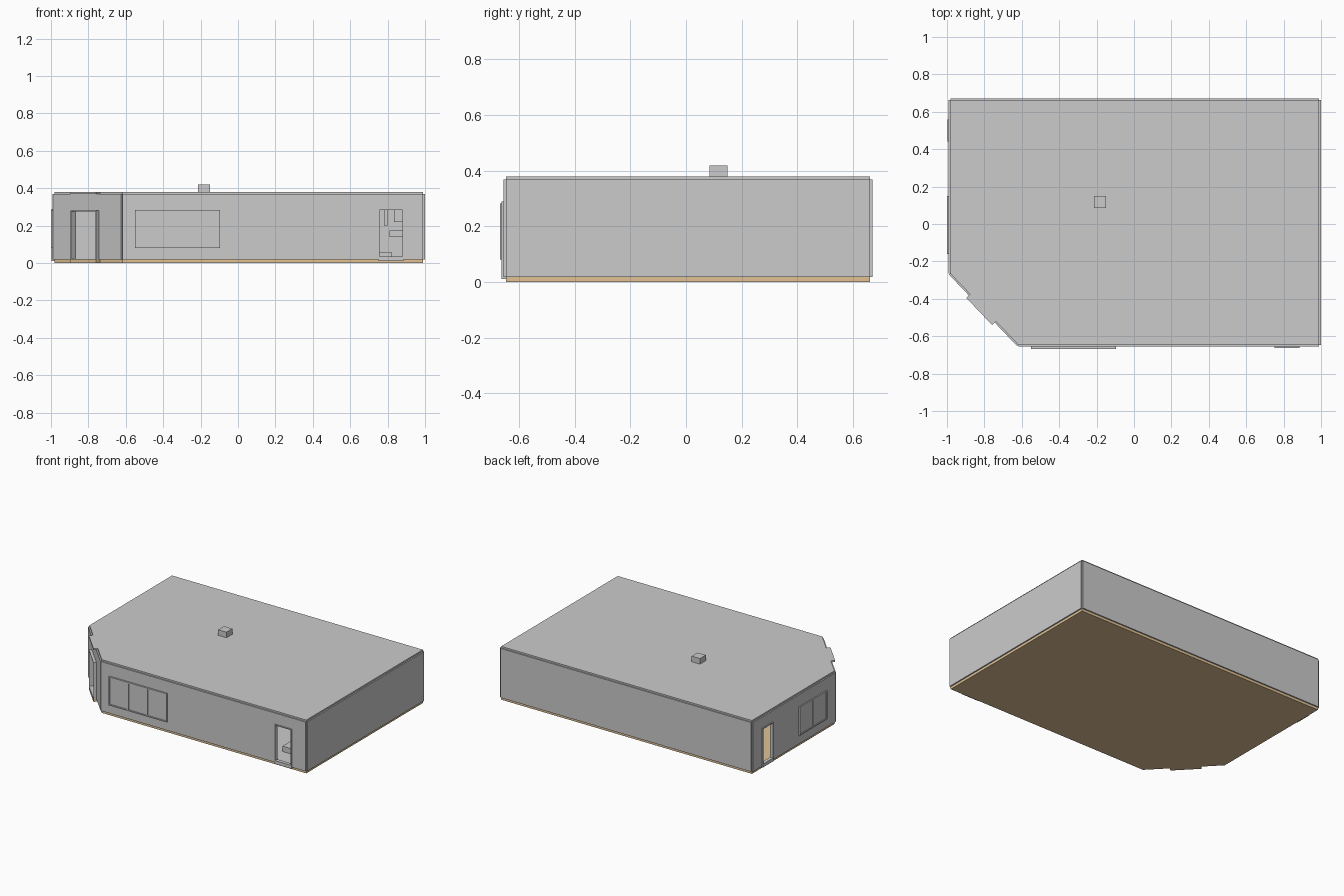
import bpy, bmesh
from mathutils import Vector

cube = bpy.data.objects.get("Cube")
if cube:
    bpy.data.objects.remove(cube, do_unlink=True)


def material(name, colour):
    m = bpy.data.materials.new(name)
    m.use_nodes = True
    m.diffuse_color = (*colour, 1)
    m.node_tree.nodes["Principled BSDF"].inputs["Base Color"].default_value = (*colour, 1)
    return m


grey = material("plaster_grey", (0.6, 0.6, 0.6))
tan = material("floor_tan", (0.75, 0.54, 0.30))

FLOOR, TOP, HALF = 0.018, 0.368, 0.009


def prism(bm, outline, z0, z1):
    """Extrude a flat outline from z0 to z1."""
    face = bm.faces.new([bm.verts.new((p[0], p[1], z0)) for p in outline])
    ext = bmesh.ops.extrude_face_region(bm, geom=[face])
    bmesh.ops.translate(bm, vec=(0, 0, z1 - z0),
                        verts=[v for v in ext["geom"] if isinstance(v, bmesh.types.BMVert)])


def finish(bm, name, mat):
    bmesh.ops.recalc_face_normals(bm, faces=bm.faces)
    mesh = bpy.data.meshes.new(name)
    bm.to_mesh(mesh)
    bm.free()
    mesh.materials.append(mat)
    ob = bpy.data.objects.new(name, mesh)
    bpy.context.collection.objects.link(ob)


class Run:
    """Wall line: u runs along it, v points out of the building."""

    def __init__(self, a, b):
        self.a = Vector(a)
        span = Vector(b) - self.a
        self.length = span.length
        self.d = span.normalized()
        self.n = Vector((self.d.y, -self.d.x))

    def at(self, u, v=0):
        return self.a + self.d * u + self.n * v

    def box(self, bm, u0, u1, v0, v1, z0, z1):
        prism(bm, [self.at(u0, v0), self.at(u1, v0), self.at(u1, v1), self.at(u0, v1)], z0, z1)

    def wall(self, name, door=None):
        bm = bmesh.new()
        if door:
            u0, u1, head = door
            self.box(bm, 0, u0, -HALF, HALF, FLOOR, TOP)
            self.box(bm, u1, self.length, -HALF, HALF, FLOOR, TOP)
            self.box(bm, u0, u1, -HALF, HALF, head, TOP)
        else:
            self.box(bm, 0, self.length, -HALF, HALF, FLOOR, TOP)
        finish(bm, name, grey)

    def frame(self, name, u0, u1, depth, z0, z1, t, sill):
        bm = bmesh.new()
        for s in (u0, u1 - t):
            self.box(bm, s, s + t, -HALF, depth, z0, z1)
        self.box(bm, u0 + t, u1 - t, -HALF, depth, z1 - t, z1)
        self.box(bm, u0 + t, u1 - t, -HALF, depth, z0, z0 + sill)
        finish(bm, name, grey)

    def window(self, name, u0, u1, depth, z0, z1, panes):
        t = 0.008
        self.frame(name + "_frame", u0, u1, depth, z0, z1, t, t)
        bm = bmesh.new()
        self.box(bm, u0 + t, u1 - t, HALF - 0.002, depth - 0.005, z0 + t, z1 - t)
        finish(bm, name + "_panes", grey)
        bm = bmesh.new()
        for i in range(1, panes):
            u = u0 + (u1 - u0) * i / panes
            self.box(bm, u - t / 2, u + t / 2, HALF, depth, z0 + t, z1 - t)
        finish(bm, name + "_bars", grey)


# Footprint: a rectangle with its front right corner cut off
W, E, S, N = -0.982, 0.99, -0.647, 0.662
corners = [(W, N), (W, -0.265), (-0.618, S), (E, S), (E, N)]
right, entry, front, left, back = [
    Run(corners[i], corners[(i + 1) % 5]) for i in range(5)]

# Floor and roof slabs step out over the entrance
P0, P1, PORCH = 0.153, 0.354, 0.028
outline = corners[:2] + [entry.at(P0), entry.at(P0, PORCH),
                         entry.at(P1, PORCH), entry.at(P1)] + corners[2:]
for name, z0, z1, mat in (("floor_slab", 0, FLOOR, tan), ("roof_slab", TOP, 0.379, grey)):
    bm = bmesh.new()
    prism(bm, outline, z0, z1)
    finish(bm, name, mat)

# Walls with their door openings
sd0, sd1 = N - 0.56, N - 0.44
fd0, fd1 = 0.75 + 0.618, 0.885 + 0.618
right.wall("right_wall", (N - 0.56, N - 0.44, 0.285))
entry.wall("entrance_wall", (P0, P1, 0.28))
front.wall("front_wall", (fd0, fd1, 0.288))
left.wall("left_wall")
back.wall("back_wall")

# Door frames
entry.frame("entrance_frame", P0, P1, PORCH, FLOOR, 0.28, 0.006, 0.004)
front.frame("front_door_frame", fd0, fd1, 0.016, 0.01, 0.29, 0.006, 0.024)
right.frame("side_door_frame", sd0, sd1, 0.015, 0.01, 0.288, 0.006, 0.024)

# Windows
front.window("front_window", 0.068, 0.523, 0.021, 0.08, 0.283, 3)
right.window("side_window", N - 0.15, N + 0.16, 0.018, 0.08, 0.283, 2)

# Roof vent and the pieces seen through the front door
boxes = {
    "roof_vent": (-0.215, -0.15, 0.085, 0.15, 0.379, 0.419),
    "inner_floor": (-0.6, 0.98, -0.636, 0.652, FLOOR, 0.022),
    "inner_table": (0.81, 0.95, -0.5, -0.35, 0.14, 0.175),
    "inner_cabinet": (0.835, 0.95, -0.4, -0.2, 0.22, 0.285),
    "inner_post": (0.78, 0.8, -0.3, -0.28, 0.2, TOP),
    "inner_bench": (0.7, 0.82, -0.5, -0.3, 0.022, 0.06),
}
for name, (x0, x1, y0, y1, z0, z1) in boxes.items():
    bm = bmesh.new()
    prism(bm, [(x0, y0), (x1, y0), (x1, y1), (x0, y1)], z0, z1)
    finish(bm, name, grey)
